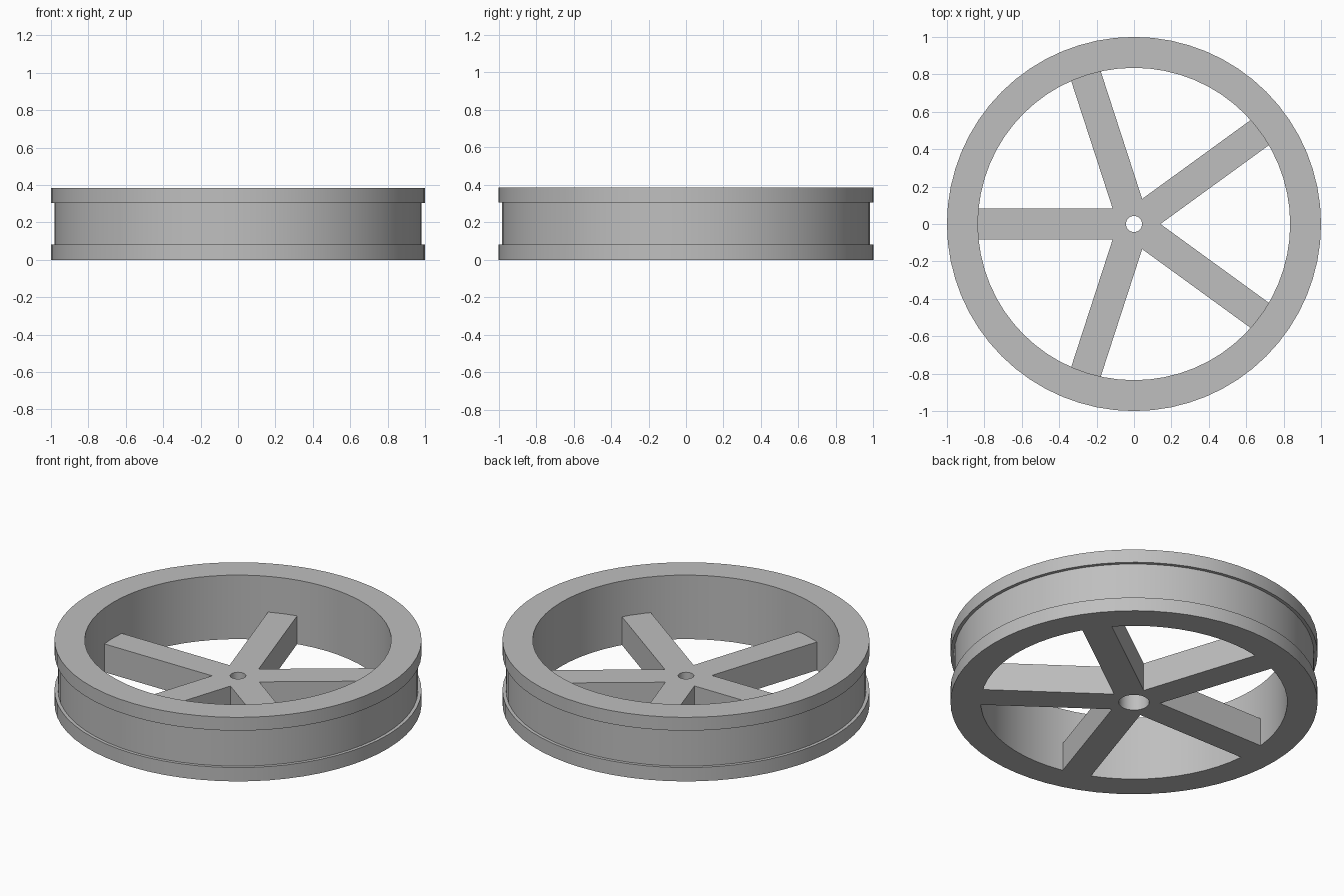
import bpy
import bmesh
from math import cos, sin, pi, tau

SEGMENTS = 64
RIM_INNER = 0.835
SPOKES = 5
HALF_WIDTH = 0.083
SPOKE_TOP = 0.17

if "Cube" in bpy.data.objects:
    bpy.data.objects.remove(bpy.data.objects["Cube"])

grey = bpy.data.materials.new("plain grey")
grey.use_nodes = True
colour = (0.52, 0.52, 0.52, 1)
grey.diffuse_color = colour
grey.node_tree.nodes["Principled BSDF"].inputs["Base Color"].default_value = colour


def make_object(name, bm):
    bmesh.ops.recalc_face_normals(bm, faces=bm.faces)
    mesh = bpy.data.meshes.new(name)
    bm.to_mesh(mesh)
    bm.free()
    mesh.materials.append(grey)
    obj = bpy.data.objects.new(name, mesh)
    bpy.context.collection.objects.link(obj)
    return obj


def lathe(name, profile, closed=True):
    """Revolve (radius, z) points around the z axis."""
    bm = bmesh.new()
    rings = [[bm.verts.new((r * cos(tau * i / SEGMENTS), r * sin(tau * i / SEGMENTS), z))
              for i in range(SEGMENTS)] for r, z in profile]
    pairs = list(zip(rings, rings[1:]))
    if closed:
        pairs.append((rings[-1], rings[0]))
    else:
        bm.faces.new(rings[0])
        bm.faces.new(rings[-1])
    for a, b in pairs:
        for i in range(SEGMENTS):
            j = (i + 1) % SEGMENTS
            bm.faces.new((a[i], a[j], b[j], b[i]))
    return make_object(name, bm)


def smooth(obj):
    bpy.ops.object.select_all(action="DESELECT")
    obj.select_set(True)
    bpy.context.view_layer.objects.active = obj
    bpy.ops.object.shade_smooth_by_angle(angle=pi / 6)


# Rim with a shallow groove between two flanges
rim = lathe("rim", [(RIM_INNER, 0), (1, 0), (1, 0.083), (0.981, 0.083),
                    (0.981, 0.305), (1, 0.305), (1, 0.385), (RIM_INNER, 0.385)])
smooth(rim)

# Five spokes as one extruded star, meeting at the centre
bm = bmesh.new()
outline = []
for k in range(SPOKES):
    angle = pi / SPOKES + tau * k / SPOKES
    for x, y in ((0.836, -HALF_WIDTH), (0.836, HALF_WIDTH)):
        outline.append((x * cos(angle) - y * sin(angle), x * sin(angle) + y * cos(angle)))
    notch = angle + pi / SPOKES
    reach = HALF_WIDTH / sin(pi / SPOKES)
    outline.append((reach * cos(notch), reach * sin(notch)))
star = bm.faces.new([bm.verts.new((x, y, 0)) for x, y in outline])
extruded = bmesh.ops.extrude_face_region(bm, geom=[star], use_keep_orig=True)
top_verts = [g for g in extruded["geom"] if isinstance(g, bmesh.types.BMVert)]
bmesh.ops.translate(bm, verts=top_verts, vec=(0, 0, SPOKE_TOP))
spokes = make_object("spokes", bm)

# Axle hole: narrow at the top, wide pocket from below
cutter = lathe("axle_cutter", [(0.083, -0.1), (0.083, 0.13), (0.043, 0.13), (0.043, 0.3)],
               closed=False)
cutter.hide_render = True
cut = spokes.modifiers.new("axle_hole", "BOOLEAN")
cut.operation = "DIFFERENCE"
cut.solver = "EXACT"
cut.object = cutter
bpy.ops.object.select_all(action="DESELECT")
bpy.context.view_layer.objects.active = spokes
spokes.select_set(True)
bpy.ops.object.modifier_apply(modifier=cut.name)
bpy.data.objects.remove(cutter)
smooth(spokes)
